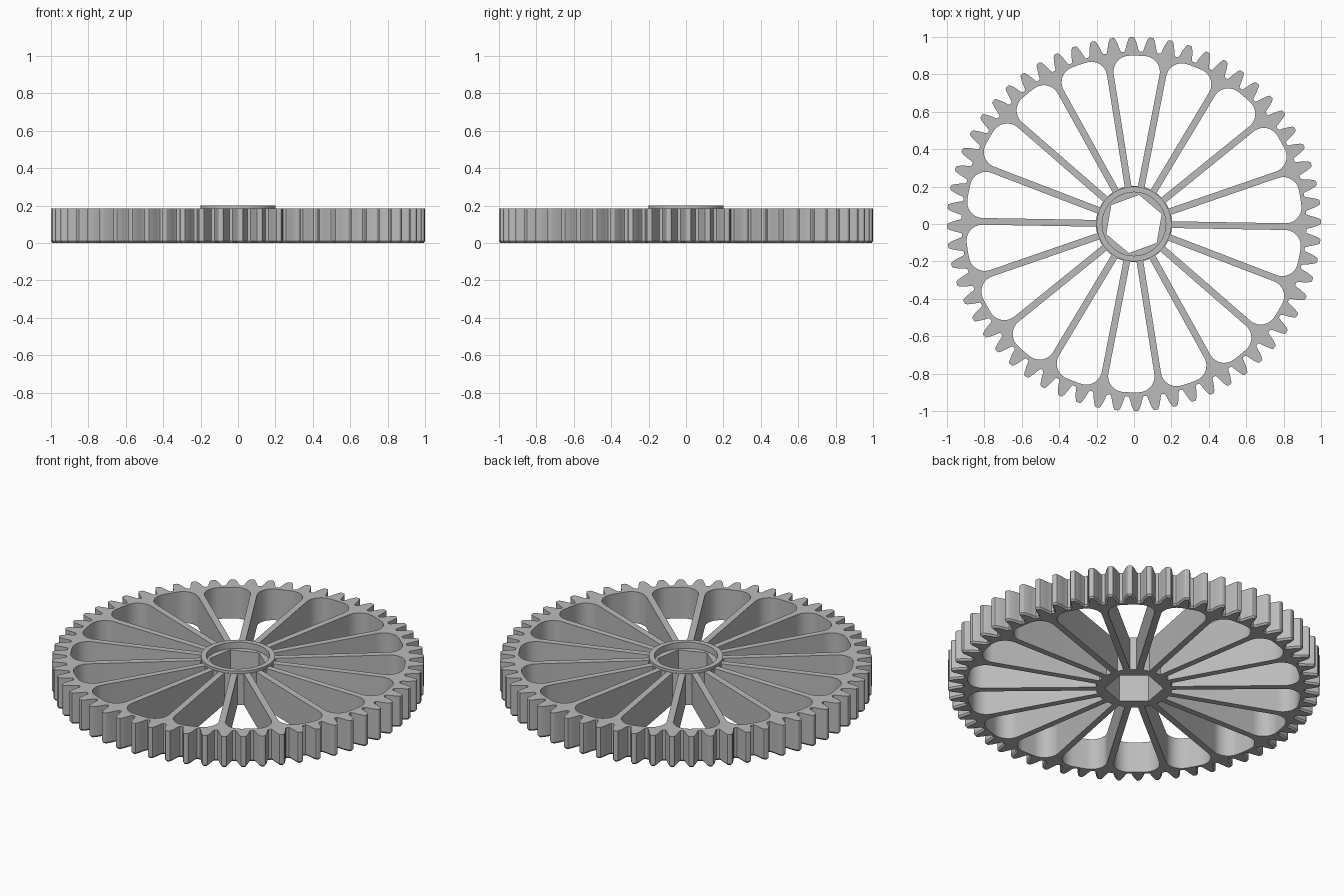
import bpy
import bmesh
from math import sin, cos, asin, radians, tau, pi
from mathutils import Vector

cube = bpy.data.objects.get("Cube")
if cube:
    bpy.data.objects.remove(cube, do_unlink=True)

# Material
GREY = (0.5, 0.5, 0.5, 1)
mat = bpy.data.materials.new("plain grey")
mat.use_nodes = True
mat.diffuse_color = GREY
mat.node_tree.nodes["Principled BSDF"].inputs["Base Color"].default_value = GREY

# Main sizes
TEETH, SPOKES = 60, 18
TOP, HUB_TOP, LEDGE = 0.185, 0.2, 0.163
HUB_R, BORE_R, HEX_R = 0.2, 0.17, 0.158
RIM_R, FILLET, HALF_SPOKE = 0.9, 0.085, 0.018
CHAMFER = 0.008


def polar(r, a):
    return Vector((r * cos(a), r * sin(a)))


def circle(r, count=72, start=0):
    return [polar(r, start + tau * i / count) for i in range(count)]


def tooth_outline():
    """Closed gear outline: one flank profile mirrored on every tooth."""
    flank = [(0.922, 0.040), (0.93, 0.0355), (0.948, 0.031), (0.968, 0.0255),
             (0.986, 0.019), (0.997, 0.0135), (1.0, 0.008)]
    points = []
    for i in range(TEETH):
        mid = radians(0.7) + tau * i / TEETH
        points += [polar(r, mid - h / r) for r, h in flank]
        points += [polar(r, mid + h / r) for r, h in reversed(flank)]
    return points


def pocket(mid):
    """Opening between two spokes, with rounded outer corners."""
    half = pi / SPOKES
    rho = RIM_R - FILLET
    beta = half - asin((FILLET + HALF_SPOKE) / rho)
    centre = polar(rho, beta)
    side = [polar(RIM_R, beta * t / 4) for t in range(1, 4)]
    sweep = half + pi / 2 - beta
    side += [centre + polar(FILLET, beta + sweep * t / 12) for t in range(13)]
    inner = HUB_R + 0.004
    side.append(polar(inner, half - asin(HALF_SPOKE / inner)))
    lower = [Vector((p.x, -p.y)) for p in reversed(side)]
    loop = [polar(RIM_R, 0)] + side + [polar(inner, 0)] + lower
    c, s = cos(mid), sin(mid)
    return [Vector((p.x * c - p.y * s, p.x * s + p.y * c)) for p in loop]


def extrude_loops(name, loops, z0, levels, chamfer=False):
    """Fill an outline with holes and raise it through the given levels."""
    bm = bmesh.new()
    edges = []
    for loop in loops:
        verts = [bm.verts.new((p.x, p.y, z0)) for p in loop]
        edges += [bm.edges.new((v, verts[i - 1])) for i, v in enumerate(verts)]
    bmesh.ops.triangle_fill(bm, use_beauty=True, use_dissolve=False, edges=edges)
    bottom = list(bm.faces)
    copy = bmesh.ops.duplicate(bm, geom=bottom)["geom"]
    cap = [g for g in copy if isinstance(g, bmesh.types.BMFace)]
    bmesh.ops.translate(bm, vec=(0, 0, levels[-1] - z0),
                        verts=list({v for f in cap for v in f.verts}))
    # Walls between the two caps
    rim = [e for f in bottom for e in f.edges if e.is_boundary]
    previous = {v: v for e in rim for v in e.verts}
    for z in levels:
        current = {v: bm.verts.new((v.co.x, v.co.y, z)) for v in previous}
        for e in rim:
            a, b = e.verts
            bm.faces.new((previous[a], previous[b], current[b], current[a]))
        previous = current
    bmesh.ops.remove_doubles(bm, verts=bm.verts, dist=1e-5)
    bmesh.ops.recalc_face_normals(bm, faces=bm.faces)
    bm.normal_update()
    # Small bevel around the lower edge of the teeth
    if chamfer:
        moves = []
        for v in bm.verts:
            if v.co.z < z0 + 1e-4 and v.co.xy.length > RIM_R + 0.01:
                moves.append((v, v.normal.xy.normalized() * CHAMFER))
        for v, d in moves:
            v.co.xy = v.co.xy - d
    mesh = bpy.data.meshes.new(name)
    bm.to_mesh(mesh)
    bm.free()
    mesh.materials.append(mat)
    obj = bpy.data.objects.new(name, mesh)
    bpy.context.collection.objects.link(obj)
    bpy.ops.object.select_all(action='DESELECT')
    obj.select_set(True)
    bpy.context.view_layer.objects.active = obj
    bpy.ops.object.shade_smooth_by_angle(angle=radians(25))
    return obj


# Toothed rim and spokes
pockets = [pocket(radians(9) + tau * i / SPOKES) for i in range(SPOKES)]
core = HUB_R - 0.012
extrude_loops("toothed_wheel", [tooth_outline(), circle(core)] + pockets,
              0, [0.01, TOP], chamfer=True)

# Hub core with the hexagonal bore
extrude_loops("hub_core", [circle(core), circle(HEX_R, 6, radians(20))], 0, [LEDGE])

# Raised hub collar around the recess
extrude_loops("hub_collar", [circle(HUB_R), circle(BORE_R)], LEDGE, [HUB_TOP])
